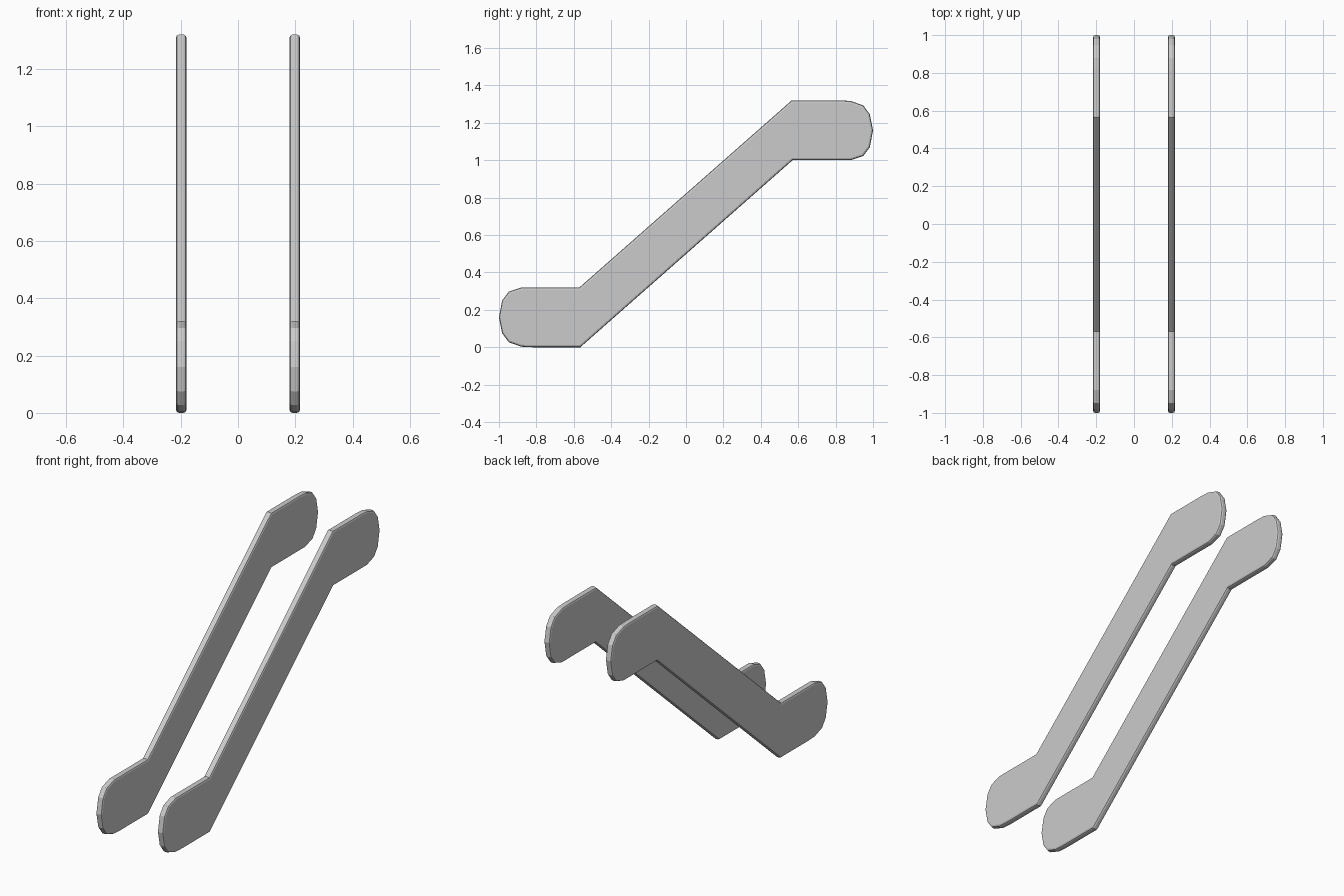
import bpy, bmesh

if "Cube" in bpy.data.objects:
    bpy.data.objects.remove(bpy.data.objects["Cube"])

THICK = 0.037
MID_Z = 0.66

# Lower half of the outline (y, z); the upper half is the same, turned 180 degrees
half = [(-0.57, 0.32), (-0.88, 0.32), (-0.948, 0.297), (-0.983, 0.25), (-1.0, 0.16),
        (-0.983, 0.075), (-0.948, 0.027), (-0.88, 0.003), (-0.82, 0.0), (-0.565, 0.0)]
outline = half + [(-y, 2 * MID_Z - z) for y, z in half]


def make_rail(name, x):
    bm = bmesh.new()
    # Flat plate extruded along x
    face = bm.faces.new([bm.verts.new((x - THICK / 2, y, z)) for y, z in outline])
    ext = bmesh.ops.extrude_face_region(bm, geom=[face], use_keep_orig=True)
    verts = [g for g in ext["geom"] if isinstance(g, bmesh.types.BMVert)]
    bmesh.ops.translate(bm, verts=verts, vec=(THICK, 0, 0))
    bmesh.ops.recalc_face_normals(bm, faces=bm.faces[:])
    # Rounded rims on both sides of the plate
    rims = [e for e in bm.edges if abs(e.verts[0].co.x - e.verts[1].co.x) < 1e-5]
    bmesh.ops.bevel(bm, geom=rims, offset=0.011, segments=2, profile=0.5,
                    affect='EDGES', clamp_overlap=True)
    mesh = bpy.data.meshes.new(name)
    bm.to_mesh(mesh)
    bm.free()
    obj = bpy.data.objects.new(name, mesh)
    bpy.context.collection.objects.link(obj)


# Pair of matching handrails
for name, x in (("left_rail", -0.198), ("right_rail", 0.198)):
    make_rail(name, x)
